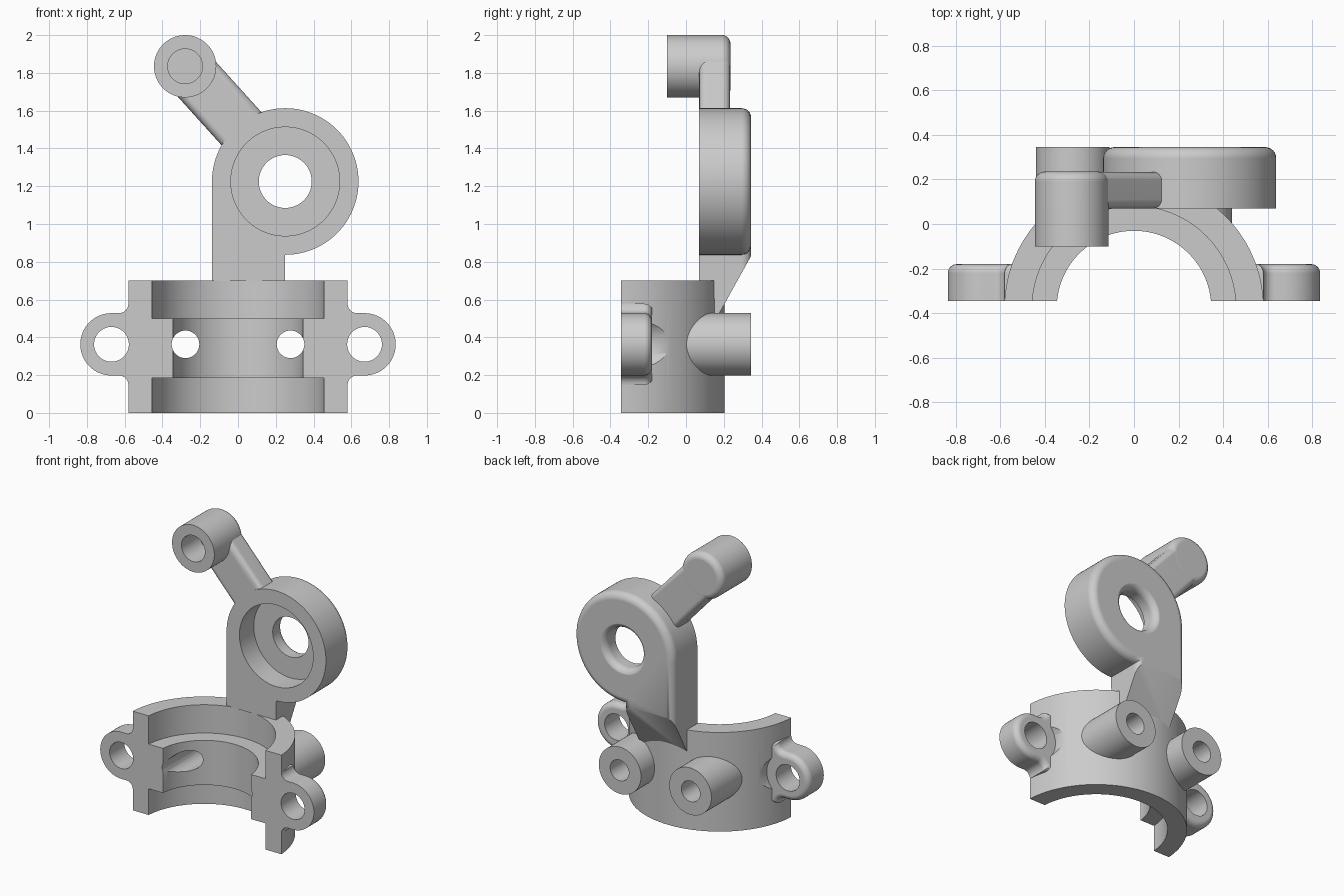
import bpy, bmesh
from math import sin, cos, pi, radians, asin
from mathutils import Matrix, Vector

if "Cube" in bpy.data.objects:
    bpy.data.objects.remove(bpy.data.objects["Cube"], do_unlink=True)

grey = bpy.data.materials.new("cast_grey")
grey.use_nodes = True
COLOUR = (0.6, 0.6, 0.6, 1)
grey.diffuse_color = COLOUR
grey.node_tree.nodes["Principled BSDF"].inputs["Base Color"].default_value = COLOUR


def make(name, bm):
    bmesh.ops.recalc_face_normals(bm, faces=bm.faces)
    mesh = bpy.data.meshes.new(name)
    bm.to_mesh(mesh)
    bm.free()
    mesh.materials.append(grey)
    ob = bpy.data.objects.new(name, mesh)
    bpy.context.collection.objects.link(ob)
    return ob


def arc(cx, cy, r, a0, a1, n=12):
    angles = [radians(a0 + (a1 - a0) * i / n) for i in range(n + 1)]
    return [(cx + r * cos(a), cy + r * sin(a)) for a in angles]


def lathe(name, profile, centre, axis="Y", steps=96):
    """Revolve (radius, height) points, ending on the axis, around Y or Z."""
    bm = bmesh.new()
    turns = [2 * pi * i / steps for i in range(steps)]
    rings = [[bm.verts.new((r * cos(a), r * sin(a), h)) for a in turns]
             for r, h in profile[1:-1]]
    for low, high in zip(rings, rings[1:]):
        for i in range(steps):
            j = (i + 1) % steps
            bm.faces.new((low[i], low[j], high[j], high[i]))
    bm.faces.new(rings[0])
    bm.faces.new(rings[-1])
    if axis == "Y":
        bm.transform(Matrix.Rotation(-pi / 2, 4, "X"))
    bm.transform(Matrix.Translation(centre))
    return make(name, bm)


def half_ring(name, profile, centre, front, steps=72):
    """Sweep a closed (radius, height) loop round Z, ending flat at y = front."""
    bm = bmesh.new()
    rows = []
    for r, h in profile:
        start = asin((front - centre[1]) / r)
        angles = [start + (pi - 2 * start) * i / steps for i in range(steps + 1)]
        rows.append([bm.verts.new((r * cos(a), centre[1] + r * sin(a), h)) for a in angles])
    for k, row in enumerate(rows):
        for i in range(steps):
            bm.faces.new((rows[k - 1][i], rows[k - 1][i + 1], row[i + 1], row[i]))
    bm.faces.new([row[0] for row in rows])
    bm.faces.new([row[-1] for row in rows])
    return make(name, bm)


def rod(name, x, z, r, y0, y1, rounding=0):
    """Cylinder along Y, optionally rounded at its back end."""
    end = arc(r - rounding, y1 - rounding, rounding, 0, 90, 8) if rounding else [(r, y1)]
    return lathe(name, [(0, y0), (r, y0)] + end + [(0, y1)], (x, 0, z))


def prism(name, outline, y0, y1, rounding=0, both=False):
    """Extrude an XZ outline along Y, rounding the back (and front) rim."""
    bm = bmesh.new()
    front = [bm.verts.new((x, y0, z)) for x, z in outline]
    back = [bm.verts.new((x, y1, z)) for x, z in outline]
    bm.faces.new(front)
    bm.faces.new(back[::-1])
    for i in range(len(front)):
        bm.faces.new((front[i - 1], front[i], back[i], back[i - 1]))
    bmesh.ops.recalc_face_normals(bm, faces=bm.faces)
    if rounding:
        rim = [e for e in bm.edges
               if all(v.co.y > y1 - 1e-4 for v in e.verts)
               or both and all(v.co.y < y0 + 1e-4 for v in e.verts)]
        bmesh.ops.bevel(bm, geom=rim, offset=rounding, segments=6,
                        profile=0.5, affect="EDGES")
    return make(name, bm)


def box(name, lo, hi):
    return prism(name, [(lo[0], lo[2]), (hi[0], lo[2]), (hi[0], hi[2]), (lo[0], hi[2])],
                 lo[1], hi[1])


def combine(ob, add=(), cut=()):
    """Join and cut one tool at a time, changing solver if a result is empty."""
    for tool, op in [(t, "UNION") for t in add] + [(t, "DIFFERENCE") for t in cut]:
        mod = ob.modifiers.new("joint", "BOOLEAN")
        mod.operation, mod.object = op, tool
        for solver in ("EXACT", "MANIFOLD", "FLOAT"):
            mod.solver = solver
            evaluated = ob.evaluated_get(bpy.context.evaluated_depsgraph_get())
            mesh = bpy.data.meshes.new_from_object(evaluated)
            if len(mesh.polygons):
                ob.data = mesh
                break
        ob.modifiers.clear()
        bpy.data.objects.remove(tool, do_unlink=True)
    bpy.ops.object.select_all(action="DESELECT")
    ob.select_set(True)
    bpy.context.view_layer.objects.active = ob
    bpy.ops.object.shade_smooth_by_angle(angle=radians(32))
    ob.modifiers.new("even_shading", "WEIGHTED_NORMAL").keep_sharp = True


# Half clamp ring with an inner rib
FRONT, MID = -0.345, 0.363
AXIS = (0, -0.377, 0)
clamp = half_ring("half_clamp",
                  [(0.3465, 0.185), (0.457, 0.185), (0.457, 0), (0.5815, 0),
                   (0.5815, 0.7), (0.457, 0.7), (0.457, 0.5), (0.3465, 0.5)],
                  AXIS, FRONT)
clamp_cuts = []

# Rounded bolt ears and rear bosses on both sides
for s, side in ((1, "left"), (-1, "right")):
    half = [(0.5, 0.215), (0.56, 0.215)] + arc(0.63, 0.215, 0.05, 180, 270, 6)
    half += arc(0.67, 0, 0.165, 90, 0, 16)
    outline = half + [(x, -z) for x, z in reversed(half[:-1])]
    ear = prism(side + "_ear", [(s * x, MID + z) for x, z in outline], FRONT, -0.18, 0.04)
    combine(ear, cut=[rod("ear_hole", s * 0.67, MID, 0.092, -0.5, 0.1)])

    boss = rod(side + "_boss", s * 0.275, MID, 0.165, -0.2, 0.345)
    core = lathe("core_cutter", [(0, -0.1), (0.52, -0.1), (0.52, 0.8), (0, 0.8)], AXIS, "Z")
    combine(boss, cut=[core, rod("boss_hole", s * 0.278, MID, 0.073, -0.6, 0.5)])

    clamp_cuts += [rod("ear_hole", s * 0.67, MID, 0.092, -0.5, 0.1),
                   rod("ear_clearance", s * 0.67, MID, 0.164, -0.179, 0.1),
                   rod("boss_hole", s * 0.278, MID, 0.073, -0.6, 0.5)]
combine(clamp, cut=clamp_cuts)

# Upright arm merging into the round bearing hub, with a sloped foot
HX, HZ, HR = 0.25, 1.225, 0.388
outline = [(HX - HR, 0.51), (0.245, 0.51)] + arc(HX, HZ, HR, -90, 180, 72)
hub = prism("arm_and_hub", outline, 0.07, 0.345, 0.05)
slope = box("slope_cutter", (-0.5, 0, -0.6), (0.8, 0.5, 0.6))
slope.data.transform(Matrix.Translation((0, 0.2, 0.57)) @ Matrix.Rotation(radians(-29), 4, "X"))
foot_front = box("foot_front_cutter", (-0.5, -0.2, 0.3), (0.8, 0.1, 0.698))
seat = lathe("bearing_seat_cutter",
             [(0, 0), (0.288, 0), (0.288, 0.23), (0.14, 0.23)]
             + arc(0.19, 0.297, 0.05, 180, 90, 8) + [(0.19, 0.45), (0, 0.45)],
             (HX, 0, HZ))
combine(hub, cut=[slope, foot_front, seat])

# Diagonal lever carrying the upper pin boss with a blind hole
PX, PZ = -0.28, 1.835
lever = rod("lever_and_pin_boss", PX, PZ, 0.165, -0.1, 0.235, 0.045)
along, across = Vector((0.67, -0.742)), Vector((0.742, 0.67))
corners = [Vector((PX, PZ)) + along * a + across * b
           for a, b in ((0, -0.137), (0.5, -0.137), (0.5, 0.137), (0, 0.137))]
bar = prism("lever_bar", [tuple(c) for c in corners], 0.07, 0.234, 0.04, both=True)
pin_hole = rod("pin_hole", PX, PZ, 0.092, -0.3, 0.1)
combine(lever, [bar], [pin_hole])
